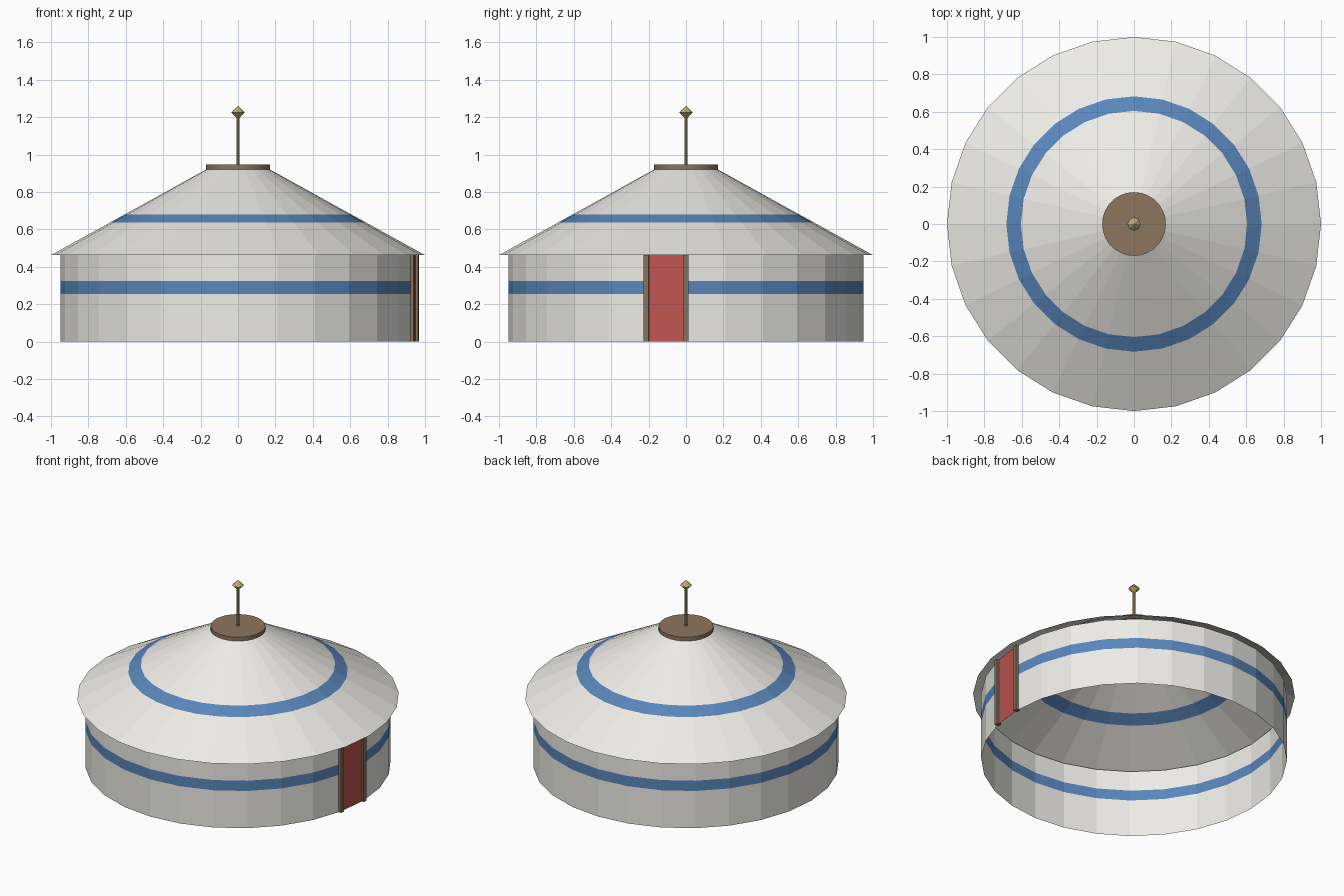
import bpy, bmesh
from math import cos, sin, pi
from mathutils import Matrix

if "Cube" in bpy.data.objects:
    bpy.data.objects.remove(bpy.data.objects["Cube"])

SIDES = 28
STEP = 2 * pi / SIDES


def material(name, rgb):
    m = bpy.data.materials.new(name)
    m.diffuse_color = (*rgb, 1)
    m.use_nodes = True
    m.node_tree.nodes["Principled BSDF"].inputs["Base Color"].default_value = m.diffuse_color
    return m


canvas = material("canvas", (0.85, 0.84, 0.80))
blue = material("blue_trim", (0.10, 0.24, 0.50))
red = material("red_door", (0.52, 0.09, 0.08))
wood = material("wood", (0.27, 0.18, 0.11))
post_wood = material("post_wood", (0.24, 0.17, 0.10))
gold = material("gold", (0.50, 0.40, 0.17))


def lathe(name, profile, sides, mats, band=None, door=None, smooth=False):
    """Spin (radius, z) points; the band row gets material 1, the door column material 2."""
    bm = bmesh.new()
    rings = []
    for r, z in profile:
        if r == 0:
            rings.append([bm.verts.new((0, 0, z))] * sides)
        else:
            rings.append([bm.verts.new((r * cos(2 * pi * i / sides), r * sin(2 * pi * i / sides), z))
                          for i in range(sides)])
    for row, (a, b) in enumerate(zip(rings, rings[1:])):
        for i in range(sides):
            j = (i + 1) % sides
            f = bm.faces.new(dict.fromkeys((a[i], a[j], b[j], b[i])))
            f.material_index = 2 if i == door else 1 if row == band else 0
    mesh = bpy.data.meshes.new(name)
    bm.to_mesh(mesh)
    bm.free()
    for m in mats:
        mesh.materials.append(m)
    ob = bpy.data.objects.new(name, mesh)
    bpy.context.collection.objects.link(ob)
    if smooth:
        bpy.context.view_layer.objects.active = ob
        ob.select_set(True)
        bpy.ops.object.shade_smooth_by_angle()
        ob.select_set(False)
    return ob


# Open wall with painted stripe; one facet is the door
lathe("wall", [(0.95, 0), (0.95, 0.255), (0.95, 0.325), (0.95, 0.462)], SIDES,
      [canvas, blue, red], band=1, door=SIDES - 1)


# Conical roof sheet with stripe
def roof_point(z):
    return (1 + (0.17 - 1) * (z - 0.462) / (0.92 - 0.462), z)


lathe("roof", [roof_point(z) for z in (0.462, 0.637, 0.68, 0.92)], SIDES, [canvas, blue], band=1)

# Crown disc, pole and finial
lathe("crown", [(0, 0.918), (0.17, 0.918), (0.17, 0.946), (0, 0.946)], 32, [wood], smooth=True)
lathe("pole", [(0, 0.94), (0.008, 0.94), (0.008, 1.215), (0, 1.215)], 8, [gold])
lathe("finial", [(0, 1.19), (0.036, 1.225), (0, 1.26)], 8, [gold])

# Door posts on the two edges of the door facet
for name, angle in (("door_post_left", -STEP), ("door_post_right", 0)):
    bm = bmesh.new()
    bmesh.ops.create_cube(bm, size=1, matrix=Matrix.Translation((0.95 * cos(angle), 0.95 * sin(angle), 0.231))
                          @ Matrix.Rotation(-STEP / 2, 4, 'Z') @ Matrix.Diagonal((0.03, 0.028, 0.462, 1)))
    mesh = bpy.data.meshes.new(name)
    bm.to_mesh(mesh)
    bm.free()
    mesh.materials.append(post_wood)
    bpy.context.collection.objects.link(bpy.data.objects.new(name, mesh))
